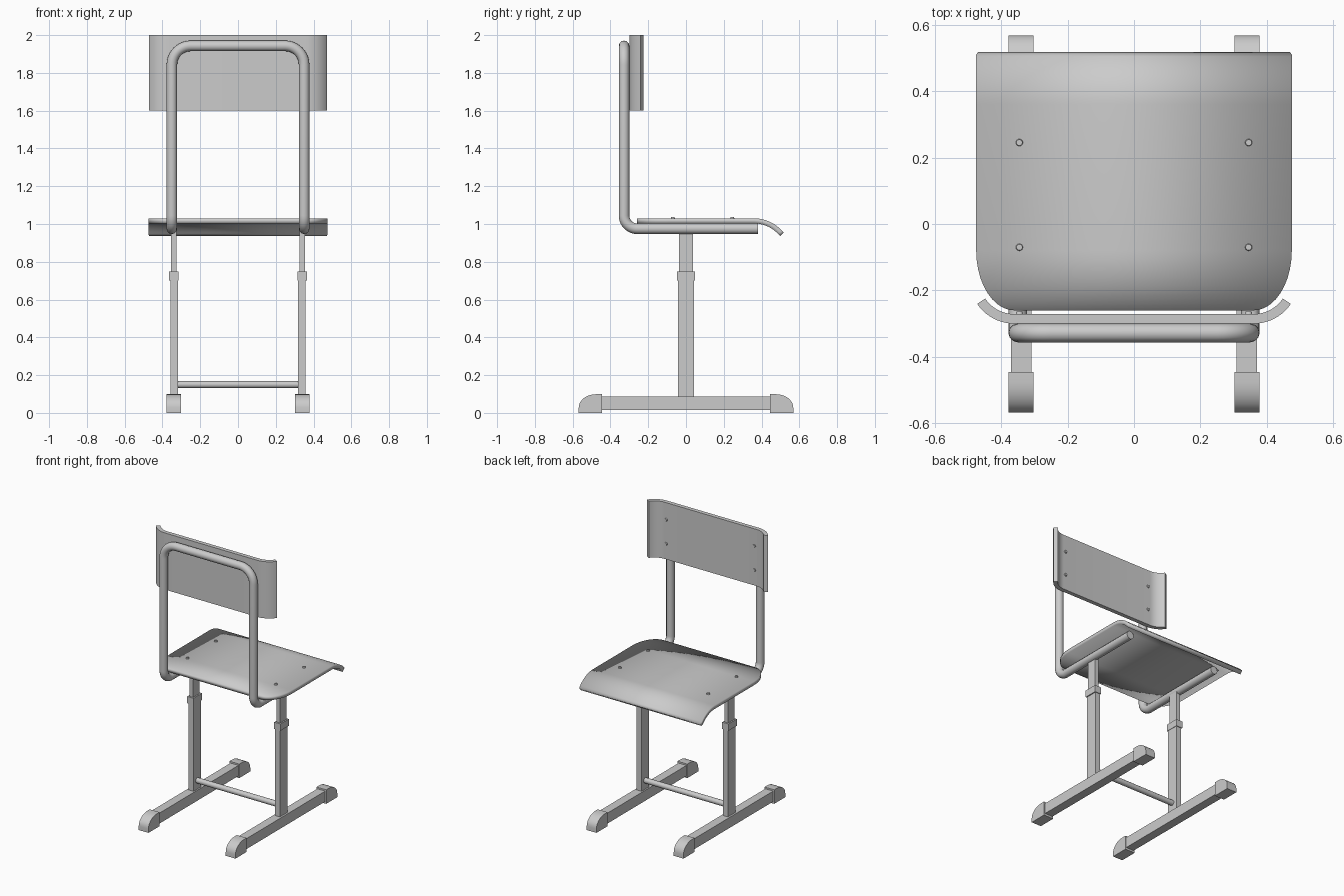
import bpy, bmesh
from math import sin, cos, pi, radians
from mathutils import Vector

if "Cube" in bpy.data.objects:
    bpy.data.objects.remove(bpy.data.objects["Cube"])


def finish(name, bm, smooth=True):
    bmesh.ops.recalc_face_normals(bm, faces=bm.faces)
    me = bpy.data.meshes.new(name)
    bm.to_mesh(me)
    bm.free()
    ob = bpy.data.objects.new(name, me)
    bpy.context.collection.objects.link(ob)
    if smooth:
        shade(ob)
    return ob


def shade(ob):
    bpy.ops.object.select_all(action='DESELECT')
    ob.select_set(True)
    bpy.context.view_layer.objects.active = ob
    bpy.ops.object.shade_smooth_by_angle(angle=radians(35))


def box(name, lo, hi):
    bm = bmesh.new()
    bmesh.ops.create_cube(bm, size=1)
    lo, hi = Vector(lo), Vector(hi)
    for v in bm.verts:
        v.co = (lo + hi) / 2 + v.co * (hi - lo)
    return finish(name, bm, False)


def prism(name, profile, direction):
    """Extrude a closed 3D outline along a direction."""
    bm = bmesh.new()
    f = bm.faces.new([bm.verts.new(p) for p in profile])
    r = bmesh.ops.extrude_face_region(bm, geom=[f], use_keep_orig=True)
    bmesh.ops.translate(bm, vec=direction,
                        verts=[g for g in r['geom'] if isinstance(g, bmesh.types.BMVert)])
    return finish(name, bm)


def fillet(points, radii, n=10):
    """Round the right-angled corners of a path."""
    pts = [Vector(p) for p in points]
    out = [pts[0]]
    for a, b, c, r in zip(pts, pts[1:], pts[2:], radii):
        u, v = (a - b).normalized(), (c - b).normalized()
        centre = b + (u + v) * r
        for i in range(n + 1):
            t = pi / 2 * i / n
            out.append(centre - v * r * cos(t) - u * r * sin(t))
    return out + [pts[-1]]


def tube(name, path, radius):
    cu = bpy.data.curves.new(name, 'CURVE')
    cu.dimensions = '3D'
    cu.bevel_depth = radius
    cu.bevel_resolution = 4
    cu.use_fill_caps = True
    sp = cu.splines.new('POLY')
    sp.points.add(len(path) - 1)
    for p, co in zip(sp.points, path):
        p.co = (*co, 1)
    ob = bpy.data.objects.new(name, cu)
    bpy.context.collection.objects.link(ob)
    bpy.ops.object.select_all(action='DESELECT')
    ob.select_set(True)
    bpy.context.view_layer.objects.active = ob
    bpy.ops.object.convert(target='MESH')
    shade(bpy.context.view_layer.objects.active)


# Seat: rows of (y, z, half width), rounded rear corners, front lip curling down
rows = []
for i in range(11):
    t = pi / 2 * i / 10
    rows.append((-0.08 - 0.18 * cos(t), 1.03, 0.36 + 0.115 * sin(t)))
R, bend = 0.2, radians(46)
for i in range(11):
    t = bend * i / 10
    rows.append((0.36 + R * sin(t), 1.03 - R * (1 - cos(t)), 0.475))
y, z, w = rows[-1]
rows.append((y + 0.006, z - 0.006, 0.475))
rows.append((y + 0.014, z - 0.014, 0.469))
bm = bmesh.new()
pairs = [[bm.verts.new((s * w, y, z)) for s in (-1, 1)] for y, z, w in rows]
for a, b in zip(pairs, pairs[1:]):
    bm.faces.new((a[0], a[1], b[1], b[0]))
seat = finish("seat", bm)
mod = seat.modifiers.new("thickness", 'SOLIDIFY')
mod.thickness = 0.027
mod.offset = -1

# Backrest: straight plate with both ends curling forward
T, R, bend = 0.029, 0.135, radians(56)
outer, inner = [], []
for i in range(11):
    t = bend * i / 10
    outer.append((0.36 + R * sin(t), -0.30 + R * (1 - cos(t))))
    inner.append((0.36 + (R - T) * sin(t), -0.30 + R - (R - T) * cos(t)))
right = outer + inner[::-1]
prof = [(x, y, 1.6) for x, y in right] + [(-x, y, 1.6) for x, y in right[::-1]]
k = max(p[0] for p in prof)
prof = [(x if abs(x) < 0.36 else (0.36 + (abs(x) - 0.36) * 0.112 / (k - 0.36)) * (1 if x > 0 else -1), y, z)
        for x, y, z in prof]
prism("backrest", prof, (0, 0, 0.4))

# Bent tube frame carrying seat and backrest
X, Y, Z0, Z1 = 0.35, -0.328, 0.975, 1.943
path = [(-X, 0.38, Z0), (-X, Y, Z0), (-X, Y, Z1), (X, Y, Z1), (X, Y, Z0), (X, 0.38, Z0)]
tube("seat_frame", fillet(path, [0.07, 0.1, 0.1, 0.07]), 0.028)

# Cross bar between the legs
tube("cross_bar", [(-0.33, 0, 0.15), (0.33, 0, 0.15)], 0.019)

for side, s in (("left", -1), ("right", 1)):
    def leg_box(name, x0, x1, y0, y1, z0, z1):
        xs = sorted((s * x0, s * x1))
        box(f"{side}_{name}", (xs[0], y0, z0), (xs[1], y1, z1))

    # Telescopic leg and floor rail
    leg_box("lower_leg", 0.318, 0.357, -0.042, 0.042, 0.085, 0.72)
    leg_box("upper_leg", 0.325, 0.355, -0.036, 0.036, 0.70, 0.965)
    leg_box("leg_collar", 0.315, 0.364, -0.047, 0.047, 0.70, 0.748)
    leg_box("floor_rail", 0.308, 0.370, -0.50, 0.50, 0.014, 0.088)

    # Rounded end caps on the rail
    for end, e in (("front", -1), ("rear", 1)):
        cap = [(0.445, 0), (0.568, 0), (0.568, 0.028)]
        for i in range(1, 9):
            t = pi / 2 * i / 8
            cap.append((0.475 + 0.093 * cos(t), 0.028 + 0.071 * sin(t)))
        cap.append((0.445, 0.099))
        prism(f"{side}_{end}_cap", [(s * 0.34 - 0.038, e * y, z) for y, z in cap], (0.076, 0, 0))

# Screw heads on the seat and backrest
def screw(name, loc, axis):
    bm = bmesh.new()
    bmesh.ops.create_cone(bm, cap_ends=True, segments=16, radius1=0.012, radius2=0.009, depth=0.012)
    rot = Vector((0, 0, 1)).rotation_difference(Vector(axis)).to_matrix()
    bmesh.ops.rotate(bm, verts=bm.verts, matrix=rot)
    bmesh.ops.translate(bm, verts=bm.verts, vec=loc)
    finish(name, bm)

for s in (-0.345, 0.345):
    for y in (-0.07, 0.245):
        screw("seat_screw", (s, y, 1.031), (0, 0, 1))
    for z in (1.71, 1.88):
        screw("backrest_screw", (s, -0.270, z), (0, 1, 0))
